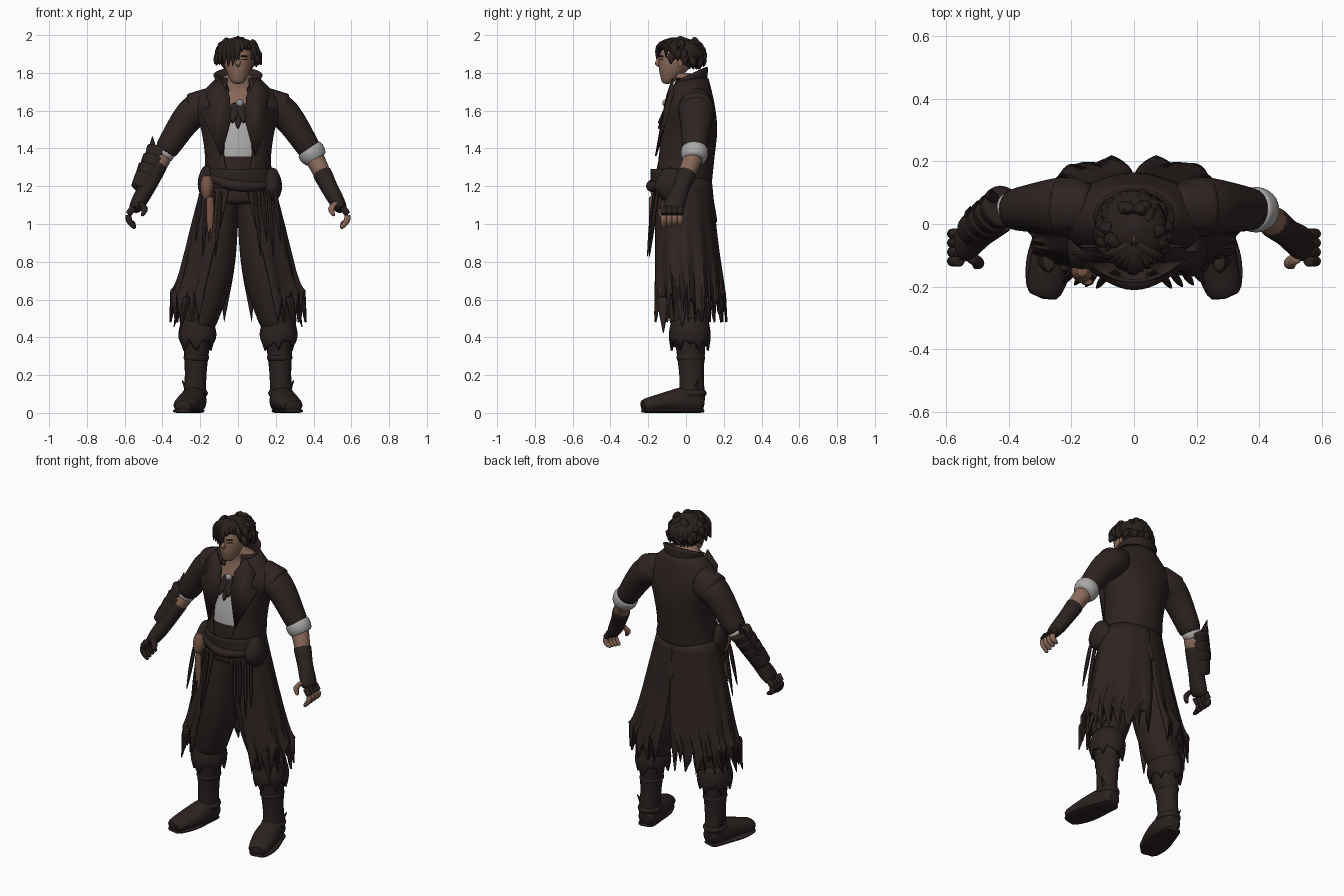
import bpy, bmesh, math, random
from mathutils import Vector

random.seed(4)
cube = bpy.data.objects.get("Cube")
if cube:
    bpy.data.objects.remove(cube, do_unlink=True)


def point(x, y, z):
    return Vector((x, y, z))


def material(name, *rgb):
    mat = bpy.data.materials.new(name)
    mat.use_nodes = True
    mat.diffuse_color = (*rgb, 1)
    mat.node_tree.nodes["Principled BSDF"].inputs["Base Color"].default_value = (*rgb, 1)
    return mat


coat = material("dark brown cloth", .027, .017, .016)
leather = material("darker brown leather", .024, .016, .015)
hair = material("hair brown", .022, .014, .013)
skin = material("skin", .25, .14, .1)
linen = material("grey linen", .4, .39, .38)
tan = material("tan leather", .18, .09, .06)
metal = material("brooch metal", .3, .3, .3)


def spline(keys, t):
    """Smooth value at t through evenly spaced keys."""
    if not isinstance(keys, (list, tuple)):
        return keys
    x = t * (len(keys) - 1)
    i = min(int(x), len(keys) - 2)
    f, a, b = x - i, keys[i], keys[i + 1]
    before = keys[i - 1] if i else a * 2 - b
    after = keys[i + 2] if i + 2 < len(keys) else b * 2 - a
    m, n = (b - before) / 2, (after - a) / 2
    return a + m * f + ((b - a) * 3 - m * 2 - n) * f ** 2 + ((a - b) * 2 + m + n) * f ** 3


def finish(name, verts, faces, mats, thick=0, rounded=False, rule=None):
    mesh = bpy.data.meshes.new(name)
    mesh.from_pydata(verts, [], faces)
    bm = bmesh.new()
    bm.from_mesh(mesh)
    bmesh.ops.remove_doubles(bm, verts=bm.verts, dist=.0001)
    bmesh.ops.recalc_face_normals(bm, faces=bm.faces)
    if rule:
        for face in bm.faces:
            face.material_index = rule(face.calc_center_median().z)
    bm.to_mesh(mesh)
    bm.free()
    for mat in mats:
        mesh.materials.append(mat)
    obj = bpy.data.objects.new(name, mesh)
    bpy.context.collection.objects.link(obj)
    if thick:
        solid = obj.modifiers.new("thickness", "SOLIDIFY")
        solid.thickness, solid.offset = thick, 0
    if rounded:
        obj.modifiers.new("rounding", "SUBSURF").levels = 1
        obj.modifiers["rounding"].render_levels = 1
    bpy.ops.object.select_all(action="DESELECT")
    obj.select_set(True)
    bpy.context.view_layer.objects.active = obj
    bpy.ops.object.shade_smooth_by_angle(angle=math.radians(40))


def loft(name, mats, path, width, depth=None, side=1, gap=0, end=None, thick=0,
         cols=14, rows=6, jag=0, slope=0, ripple=0, rule=None):
    """Sweep ovals along a path; thick makes an open cloth shell with a front gap in degrees."""
    depth = width if depth is None else depth
    whole = (path[-1] - path[0]).normalized()
    ref = Vector((0, 0, 1)) if abs(whole.y) > .8 else Vector((0, 1, 0))
    lifts = [random.uniform(.2, 1) * jag * (k % 4 > 0) for k in range(cols + 1)]
    verts, faces = [], []
    for i in range(rows + 1):
        t = i / rows
        centre = spline(path, t)
        along = spline(path, min(t + .05, 1)) - spline(path, max(t - .05, 0))
        u, v = Vector((1, 0, 0)), Vector((0, -1, 0))
        if abs(whole.z) < .9:
            u = along.cross(ref).normalized()
            v = u.cross(along).normalized()
        first = spline(gap, t)
        final = 360 - first if end is None else spline(end, t)
        for k in range(cols + 1):
            a = math.radians(first + (final - first) * k / cols)
            wave = 1 + ripple * t * math.sin(a * 13)
            p = centre + (u * spline(width, t) * math.sin(a) + v * spline(depth, t) * math.cos(a)) * wave
            p.z += lifts[k] * t ** 4 - slope * t * math.cos(a)
            verts.append((p.x * side, p.y, max(p.z, 0)))
    step = cols + 1
    for a in range(rows * step):
        if a % step < cols:
            faces.append((a, a + 1, a + 1 + step, a + step))
    if not thick:
        faces += [tuple(range(cols)), tuple(range(rows * step, rows * step + cols))]
    finish(name, verts, faces, mats, thick, not thick, rule)


def drop(start, length):
    """Straight path falling from a point."""
    return [start, start - point(0, 0, length)]


# Body under the coat: waistcoat, shirt and bare chest by height
loft("body", [coat, linen, skin],
     [point(0, -.02, 1.1), point(0, 0, 1.4), point(0, .03, 1.7), point(0, -.02, 1.8)],
     (.16, .16, .14, .05), (.13, .14, .08, .05), cols=28, rows=28,
     rule=lambda z: 0 if z < 1.36 else 1 if z < 1.58 else 2)

# Coat upper and standing collar
loft("coat_torso", [coat], [point(0, -.02, 1.2), point(0, .01, 1.5), point(0, .03, 1.77)],
     (.18, .17, .19, .23, .11), (.15, .15, .15, .125, .085), gap=(10, 26, 20, 14, 30),
     thick=.01, cols=52, rows=14)
loft("collar", [coat], [point(0, .03, 1.68), point(0, .02, 1.79)], (.15, .105, .125), (.1, .085, .09),
     gap=(20, 38), thick=.012, cols=40, slope=.04)

shoulder, elbow = point(.25, .055, 1.58), point(.395, .045, 1.37)
wrist, knuckle = point(.49, -.03, 1.18), point(.553, -.075, 1.09)
knee, ankle = point(.215, .02, .46), point(.23, .035, .04)

for side, tag in ((1, "left_"), (-1, "right_")):
    # Lapel and shoulder flap
    lapel = [(.1, -.07, 1.77), (.045, -.1, 1.68), (.035, -.125, 1.56), (.09, -.16, 1.36),
             (.2, -.09, 1.6), (.15, -.09, 1.62), (.17, -.07, 1.69)]
    finish(tag + "lapel", [(x * side, y, z) for x, y, z in lapel],
           [tuple(range(len(lapel)))], [coat], thick=.009)
    loft(tag + "shoulder_flap", [coat], [point(.13, .05, 1.66), shoulder + point(.01, 0, .04)],
         .07, (.08, .09), side)

    # Sleeve, rolled cuff and bare forearm
    loft(tag + "sleeve", [coat], [point(.13, .05, 1.63), shoulder, elbow],
         (.08, .092, .078, .062), (.08, .1, .085, .066), side=side, rows=10)
    roll, size = (.075, .16) if side > 0 else (.058, .1)
    fold = (elbow - shoulder) * size
    loft(tag + "cuff", [linen], [elbow - fold, elbow + fold], (roll * .95, roll, roll * .8), side=side)
    loft(tag + "forearm", [skin], [elbow, wrist], (.055, .04), side=side)

    # Glove, curled fingers and thumb
    loft(tag + "glove", [leather], [elbow.lerp(wrist, .45 if side > 0 else .2), wrist, knuckle - point(0, 0, .02)],
         (.054, .05, .046, .043, .032), (.054, .05, .046, .056, .056), side, rows=8)
    tips = skin if side > 0 else leather
    for i in range(4):
        base = knuckle + point(0, (i - 1.5) * .029, 0)
        bend = base + point(.028, 0, -.04)
        loft(tag + "finger", [leather], [base, bend], (.02, .019), side=side, cols=8)
        loft(tag + "fingertip", [tips], [bend, base + point(.022, 0, -.075), base - point(.01, 0, .115 - i * .008)],
             (.018, .018, .01), side=side, cols=8)
    base = knuckle - point(.03, .03, -.03)
    loft(tag + "thumb", [tips], [base, base - point(.03, .02, .04), base - point(.015, .03, .08)],
         (.021, .019, .01), side=side, cols=8)

    # Baggy trousers tucked into boots
    loft(tag + "trouser", [coat], [point(.08, 0, 1.2), point(.13, 0, .83), knee - point(0, 0, .04)],
         (.09, .11, .125, .085), (.12, .13, .13, .095), side, cols=20, rows=12)
    loft(tag + "boot_top", [leather], drop(knee + point(0, 0, .04), .17), (.075, .095, .08), (.09, .105, .095),
         side, thick=.012, cols=24, jag=.07)
    loft(tag + "boot_shaft", [leather], [knee, ankle], (.085, .068, .058, .065), (.09, .078, .065, .075), side)

    # Foot, sole, straps and spurs
    heel, toe = point(.22, .1, .05), point(.295, -.24, .035)
    loft(tag + "foot", [leather], [heel, point(.24, -.04, .065), toe],
         (.045, .068, .075, .055), (.045, .08, .055, .035), side, rows=8)
    loft(tag + "sole", [leather], [point(heel.x, heel.y, .01), point(toe.x, toe.y, .01)],
         (.05, .065, .08, .05), .016, side)
    for t in (.35, .8):
        spot = knee.lerp(ankle, t)
        loft(tag + "boot_strap", [leather], drop(spot, .04), (.06, .071, .06), (.07, .08, .07), side)
        loft(tag + "boot_spur", [leather], [spot + point(.04, .02, 0), spot + point(.07, .03, .05)],
             (.02, .002), side=side, cols=6)

    # Ragged coat tail, open in front and split behind
    loft(tag + "coat_tail", [coat], [point(0, -.02, 1.24), point(0, .01, .48)], (.18, .27, .345),
         (.15, .172, .205), side, gap=(12, 28, 36), end=(180, 178, 168), thick=.012, cols=48, rows=14,
         jag=.17, ripple=.04)
    for i in range(4):
        top = point(.09 + i * .035, -.165 + i * .005, 1.18)
        low = top + point(.03, -.04, -.36 + i % 2 * .08)
        loft(tag + "waist_strand", [coat], [top, low], (.012, .014, .003), side=side, cols=6)
    for i in range(3):
        top = point(.3 - abs(i - 1) * .03, i * .1 - .12, .62)
        loft(tag + "hem_tatter", [coat], [top, top + point(.04, 0, i * .03 - .2)],
             (.03, .002), (.05, .002), side, cols=6)

# Front belt, sash and pouches
loft("belt", [leather], drop(point(0, -.02, 1.29), .1), (.175, .19, .2), .162,
     gap=-85, end=85, thick=.012, cols=30)
loft("diagonal_sash", [coat], [point(-.19, -.08, 1.26), point(0, -.185, 1.2), point(.2, -.08, 1.21)],
     .03, rows=10)
loft("left_pouch", [leather], drop(point(.18, -.08, 1.3), .18), (.02, .05, .055, .03), (.03, .08, .09, .04))
loft("right_pouch", [leather], drop(point(-.165, -.08, 1.31), .17), (.02, .045, .05, .03), (.03, .07, .08, .04))
loft("knife_grip", [tan], drop(point(-.165, -.15, 1.26), .14), (.02, .036, .033, .015), (.02, .035, .04, .02))
loft("knife_sheath", [tan], drop(point(-.148, -.185, 1.15), .23), (.02, .02, .008), .012)
loft("back_fold", [coat], [point(0, .1, 1.28), point(0, .15, 1)], (.06, .05, .01), .02)

# Layered scales and spikes on the right forearm
for i in range(4):
    top = elbow.lerp(wrist, i * .24) + point(.018, .015, .025)
    flow = (wrist - elbow) * .42
    loft("bracer_scale", [leather], [top, top + flow], (.078 - i * .004, .055), side=-1, cols=10)
    spur = top + point(.04, .02, 0)
    loft("bracer_spike", [leather], [spur, spur + point(0, .03, .07)], (.028, .002), side=-1, cols=6)

# Neck cloth and brooch
for i in (-1, 0, 1):
    loft("neck_cloth", [leather], [point(i * .012, -.09, 1.645), point(i * .03, -.14, 1.5 + abs(i) * .03)],
         (.02, .028, .004), .014, cols=8)
loft("brooch", [metal], [point(.01, -.09, 1.64), point(.01, -.125, 1.64)], (.012, .022, .01))

# Head with nose, mouth, brows, eyes and ears
loft("head", [skin], [point(0, -.1, 1.74), point(0, -.05, 1.86), point(0, -.03, 1.97)],
     (.03, .068, .076, .055), (.025, .08, .1, .07), cols=20, rows=10)
loft("nose", [skin], [point(0, -.135, 1.89), point(0, -.152, 1.85), point(0, -.14, 1.83)],
     (.008, .015, .006), cols=8)
loft("mouth", [tan], [point(-.02, -.127, 1.795), point(.02, -.127, 1.795)], .004, cols=8)
for side, tag in ((1, "left_"), (-1, "right_")):
    inner, outer = point(.015, -.14, 1.87), point(.05, -.122, 1.87)
    loft(tag + "eye", [leather], [inner, outer], (.002, .004, .002), side=side, cols=8)
    rise = point(0, 0, .018)
    loft(tag + "brow", [hair], [inner + rise, outer + rise], .004, side=side, cols=8)
    loft(tag + "ear", [skin], drop(point(.073, -.03, 1.89), .06), .01, (.02, .01), side, cols=8)

# Tousled hair: a cap, loose locks and a fringe falling over the right eye
crown = point(0, -.025, 1.9)
loft("hair_cap", [hair], [point(0, -.03, 1.99), point(0, 0, 1.82)], (0, .085, .1, .095, .07),
     (0, .1, .115, .1, .07), gap=(0, 20, 60, 85, 105), thick=.012, cols=36, rows=12, jag=.03)
for i in range(48):
    turn, rise = math.radians(random.uniform(60, 300)), random.uniform(-.3, .8)
    out = point(math.sin(turn) * .11, -math.cos(turn) * .12, 0) * math.sqrt(1 - rise ** 2)
    root = crown + out * .75 + point(0, 0, rise * .1)
    bend = root + out * .25 - point(0, 0, .015)
    loft("hair_lock", [hair], [root, bend, bend + point(random.uniform(-.03, .03), 0, -.035)],
         (.022, .024, .003), cols=7)
for i in range(9):
    x = i * .024 - .1
    z = 1.83 + max(x, 0) * .4 + random.uniform(0, .02) + (.07 if i in (5, 6, 7) else 0)
    y = abs(x) * .5 - .15
    loft("fringe_lock", [hair], [point(0, -.06, 1.97), point(x * .8, y, 1.94), point(x, y, z)],
         (.025, .024, .003), (.025, .016, .003), cols=8)
